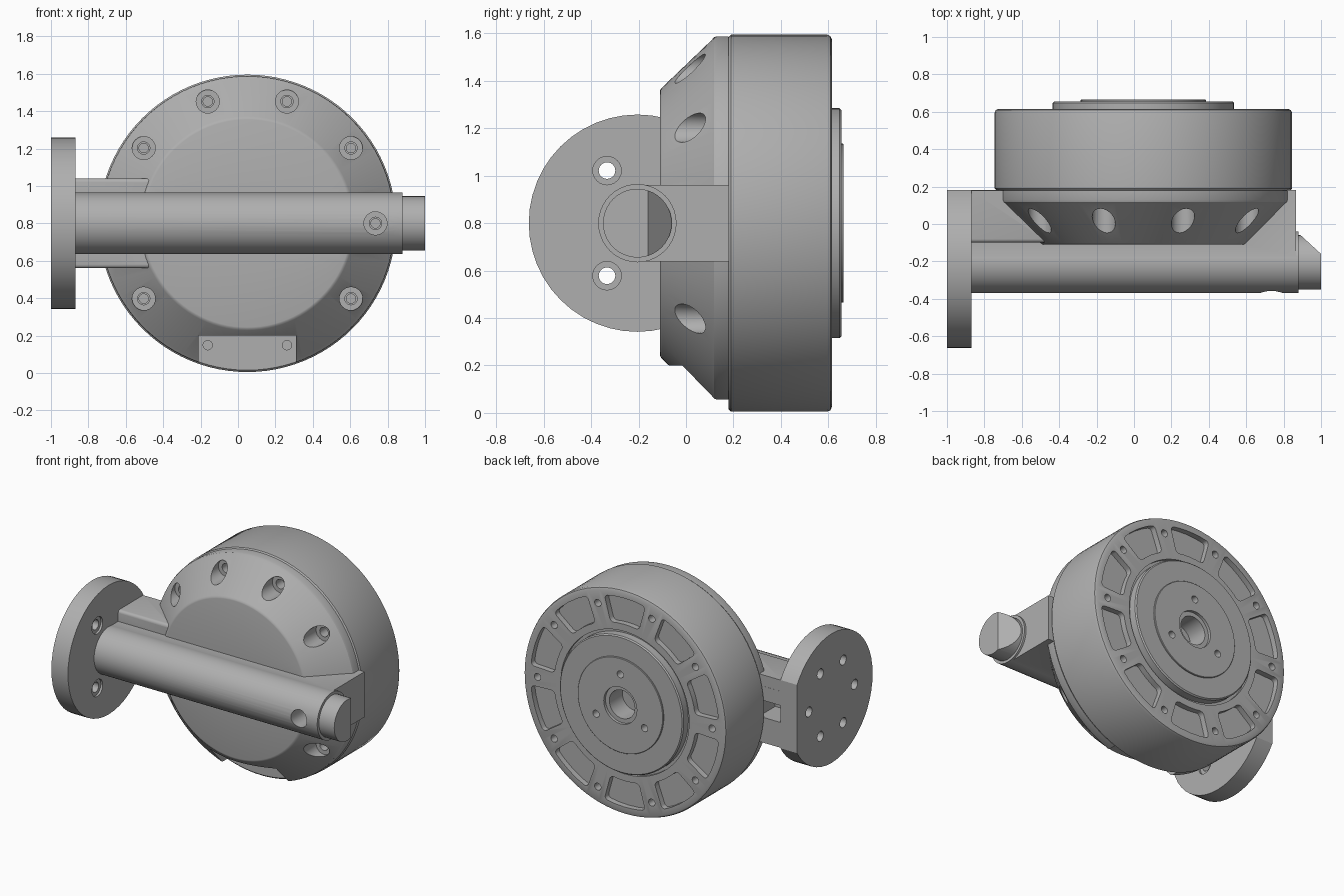
import bpy, bmesh
from math import pi, sin, cos, radians
from mathutils import Vector, Matrix

if "Cube" in bpy.data.objects:
    bpy.data.objects.remove(bpy.data.objects["Cube"], do_unlink=True)

CX, CZ = 0.05, 0.8          # housing axis
TY = -0.205                 # worm tube axis
BOLT_R = 0.685

metal = bpy.data.materials.new("grey metal")
metal.use_nodes = True
GREY = (0.43, 0.43, 0.43, 1)
metal.diffuse_color = GREY
metal.node_tree.nodes["Principled BSDF"].inputs["Base Color"].default_value = GREY


def add_lathe(bm, profile, axis, centre, steps):
    """Revolve (radius, height) points about the x or y axis through centre."""
    part = bmesh.new()
    pts = [(r, h, 0) if axis == "Y" else (h, r, 0) for r, h in profile]
    vs = [part.verts.new(p) for p in pts]
    es = [part.edges.new(pair) for pair in zip(vs, vs[1:])]
    direction = (0, 1, 0) if axis == "Y" else (1, 0, 0)
    bmesh.ops.spin(part, geom=vs + es, cent=(0, 0, 0), axis=direction,
                   angle=2 * pi, steps=steps, use_merge=True)
    bmesh.ops.remove_doubles(part, verts=part.verts, dist=1e-5)
    bmesh.ops.translate(part, verts=part.verts, vec=centre)
    merge(bm, part)


def add_box(bm, low, high, bevel=0.0):
    part = bmesh.new()
    low, high = Vector(low), Vector(high)
    bmesh.ops.create_cube(part, size=1, matrix=Matrix.Translation((low + high) / 2)
                          @ Matrix.Diagonal((high - low).to_4d()))
    if bevel:
        front = [e for e in part.edges if all(v.co.y < low.y + 1e-4 for v in e.verts)
                 and abs(e.verts[0].co.x - e.verts[1].co.x) > 1e-4]
        bmesh.ops.bevel(part, geom=front, offset=bevel, segments=4,
                        profile=0.5, affect="EDGES")
    merge(bm, part)


def add_pocket(bm, angle, r_in, r_out, half_in, half_out, y0, y1):
    """Rounded ring-sector prism."""
    part = bmesh.new()
    arc = [i / 2 - 1 for i in range(5)]
    outline = [(r_out, angle + half_out * t) for t in arc]
    outline += [(r_in, angle - half_in * t) for t in arc]
    vs = [part.verts.new((CX + r * cos(a), y0, CZ + r * sin(a))) for r, a in outline]
    part.faces.new(vs)
    corners = [vs[0], vs[4], vs[5], vs[9]]
    bmesh.ops.bevel(part, geom=corners, offset=0.028, segments=4,
                    profile=0.5, affect="VERTICES")
    top = bmesh.ops.extrude_face_region(part, geom=part.faces[:])["geom"]
    bmesh.ops.translate(part, vec=(0, y1 - y0, 0),
                        verts=[g for g in top if isinstance(g, bmesh.types.BMVert)])
    merge(bm, part)


def merge(bm, part):
    bmesh.ops.recalc_face_normals(part, faces=part.faces)
    temp = bpy.data.meshes.new("temp")
    part.to_mesh(temp)
    part.free()
    bm.from_mesh(temp)
    bpy.data.meshes.remove(temp)


def finish(name, bm):
    mesh = bpy.data.meshes.new(name)
    bm.to_mesh(mesh)
    bm.free()
    mesh.materials.append(metal)
    obj = bpy.data.objects.new(name, mesh)
    bpy.context.collection.objects.link(obj)
    return obj


def boolean(obj, bm, operation):
    """Apply a boolean with the given solid and discard the solid."""
    tool = finish("cutter", bm)
    mod = obj.modifiers.new("boolean", "BOOLEAN")
    mod.operation, mod.solver, mod.object = operation, "EXACT", tool
    bpy.context.view_layer.objects.active = obj
    bpy.ops.object.modifier_apply(modifier=mod.name)
    bpy.data.objects.remove(tool, do_unlink=True)


def ring(count, radius, start=0.0):
    for i in range(count):
        a = start + 2 * pi * i / count
        yield radius * cos(a), radius * sin(a)


def drill(bm, x, z, radius, y0, y1, steps=20):
    add_lathe(bm, [(0, y0), (radius, y0), (radius, y1), (0, y1)],
              "Y", (CX + x, 0, CZ + z), steps)


# Rear housing: drum with stepped output disc
bm = bmesh.new()
add_lathe(bm, [(0, 0.18), (0.785, 0.18), (0.795, 0.19), (0.795, 0.595), (0.789, 0.609),
               (0.775, 0.615), (0.505, 0.615), (0.505, 0.595), (0.485, 0.595),
               (0.485, 0.647), (0.477, 0.655), (0.335, 0.655), (0.335, 0.662),
               (0.332, 0.665), (0, 0.665)], "Y", (CX, 0, CZ), 96)
rear = finish("rear_housing", bm)

# Rear pockets, bolt holes and centre bore
bm = bmesh.new()
for i in range(10):
    add_pocket(bm, radians(18 + 36 * i), 0.555, 0.74, radians(11.5), radians(12.5), 0.575, 0.7)
for x, z in ring(10, BOLT_R):
    drill(bm, x, z, 0.025, 0.54, 0.7)
    drill(bm, x, z, 0.025, 0.1, 0.23)
for x, z in ring(3, 0.22, pi / 2):
    drill(bm, x, z, 0.025, 0.6, 0.7)
add_lathe(bm, [(0, 0.5), (0.1, 0.5), (0.1, 0.645), (0.13, 0.645), (0.13, 0.7), (0, 0.7)],
          "Y", (CX, 0, CZ), 40)
boolean(rear, bm, "DIFFERENCE")

# Front housing: cone cover joined with side arm, saddle and worm tube
bm = bmesh.new()
add_lathe(bm, [(0, -0.11), (0.555, -0.11), (0.563, -0.108), (0.572, -0.101),
               (0.772, 0.108), (0.784, 0.118), (0.788, 0.13), (0.788, 0.18), (0, 0.18)],
          "Y", (CX, 0, CZ), 96)
front = finish("front_housing", bm)

bm = bmesh.new()
add_box(bm, (-0.872, -0.1, 0.56), (-0.3, 0.18, 1.04), bevel=0.02)
boolean(front, bm, "UNION")
bm = bmesh.new()
add_box(bm, (-0.873, TY, CZ - 0.161), (0.866, 0.181, CZ + 0.161))
boolean(front, bm, "UNION")
bm = bmesh.new()
add_lathe(bm, [(0, -0.875), (0.165, -0.875), (0.165, 0.88), (0, 0.88)],
          "X", (0, TY, CZ), 40)
boolean(front, bm, "UNION")

# Counterbored bolt holes, bottom notch and nut slot
bm = bmesh.new()
for i, (x, z) in enumerate(ring(10, BOLT_R)):
    if i in (5, 7, 8):
        continue
    add_lathe(bm, [(0, -0.5), (0.062, -0.5), (0.062, 0.1), (0.033, 0.1),
                   (0.033, 0.25), (0, 0.25)], "Y", (CX + x, 0, CZ + z), 24)
add_box(bm, (CX - 0.26, -0.3, -0.1), (CX + 0.26, 0.3, 0.2))
add_box(bm, (-0.95, 0, 0.74), (-0.7, 0.3, 0.86))
boolean(front, bm, "DIFFERENCE")

# Mounting flange with a flat rear edge
bm = bmesh.new()
add_lathe(bm, [(0, -1), (0.458, -1), (0.458, -0.87), (0, -0.87)], "X", (0, TY, CZ), 48)
flange = finish("mounting_flange", bm)
bm = bmesh.new()
add_box(bm, (-1.2, 0.183, 0), (-0.5, 0.5, 1.6))
for i, (y, z) in enumerate(ring(6, 0.256)):
    if i in (2, 4):     # open counterbored holes
        shape = [(0, -1.1), (0.035, -1.1), (0.035, -0.885), (0.06, -0.885), (0.06, -0.8), (0, -0.8)]
    else:
        end = -0.8 if i == 0 else -0.92
        shape = [(0, -1.1), (0.035, -1.1), (0.035, end), (0, end)]
    add_lathe(bm, shape, "X", (0, TY + y, CZ + z), 24)
boolean(flange, bm, "DIFFERENCE")

# Worm shaft end with a slanted cut
bm = bmesh.new()
add_lathe(bm, [(0, 0.85), (0.145, 0.85), (0.145, 1.0), (0, 1.0)], "X", (0, TY, CZ), 40)
cut = bmesh.ops.bisect_plane(bm, geom=bm.verts[:] + bm.edges[:] + bm.faces[:],
                             plane_co=(1.0, -0.16, CZ), plane_no=(0.11, 0.12, 0),
                             clear_outer=True)["geom_cut"]
bmesh.ops.contextual_create(bm, geom=[g for g in cut if isinstance(g, bmesh.types.BMEdge)])
bmesh.ops.recalc_face_normals(bm, faces=bm.faces)
shaft = finish("shaft_end", bm)

# Smooth curved walls, keep machined edges sharp
bpy.ops.object.select_all(action="DESELECT")
for obj in (rear, front, flange, shaft):
    obj.select_set(True)
bpy.context.view_layer.objects.active = front
bpy.ops.object.shade_smooth_by_angle(angle=radians(25))
